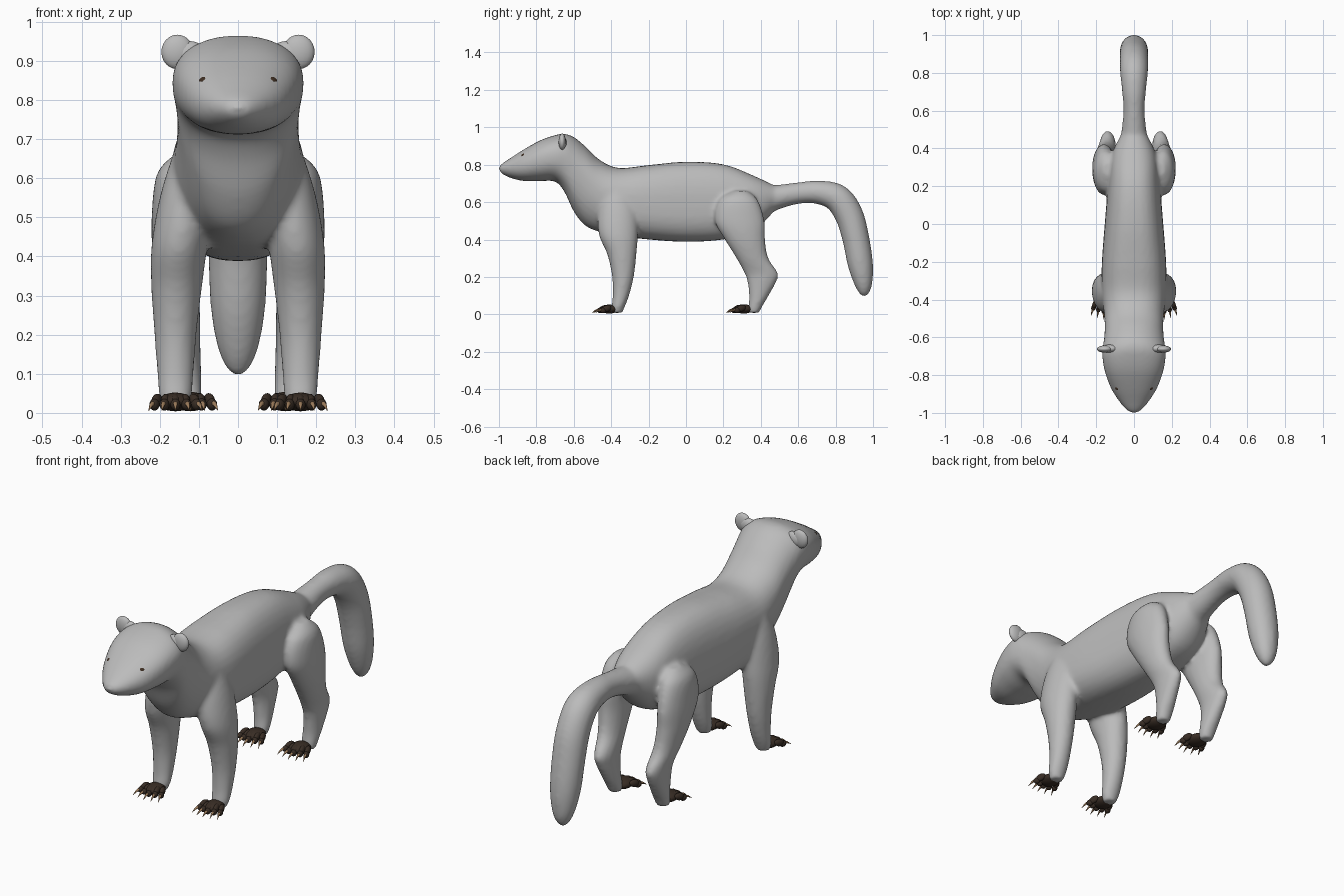
import bpy
import bmesh
import math
from mathutils import Matrix, Vector

cube = bpy.data.objects.get("Cube")
if cube:
    bpy.data.objects.remove(cube, do_unlink=True)


def make_material(name, colour):
    mat = bpy.data.materials.new(name)
    mat.use_nodes = True
    mat.diffuse_color = (*colour, 1)
    mat.node_tree.nodes["Principled BSDF"].inputs["Base Color"].default_value = (*colour, 1)
    return mat


fur = make_material("grey fur", (0.5, 0.5, 0.5))
skin = make_material("dark brown paw", (0.04, 0.026, 0.018))
horn = make_material("tan claw", (0.35, 0.21, 0.11))
eye_brown = make_material("eye brown", (0.05, 0.028, 0.016))


def make_object(name, bm, material):
    bmesh.ops.recalc_face_normals(bm, faces=bm.faces)
    for face in bm.faces:
        face.smooth = True
    mesh = bpy.data.meshes.new(name)
    bm.to_mesh(mesh)
    bm.free()
    mesh.materials.append(material)
    obj = bpy.data.objects.new(name, mesh)
    bpy.context.collection.objects.link(obj)
    return obj


def spline(rows, steps=5):
    """Catmull-Rom interpolation through rows of equal length."""
    rows = [Vector(row) for row in rows]
    result = []
    for i in range(len(rows) - 1):
        a, b, c = rows[max(i - 1, 0)], rows[i], rows[i + 1]
        d = rows[min(i + 2, len(rows) - 1)]
        for k in range(steps):
            t = k / steps
            result.append(b + (c - a) * (t / 2) + (2 * a - 5 * b + 4 * c - d) * (t * t / 2)
                          + (3 * b - a - 3 * c + d) * (t ** 3 / 2))
    result.append(rows[-1])
    return result


def loft(bm, rings):
    """Skin a closed tube through rings of points."""
    rings = [[bm.verts.new(p) for p in ring] for ring in rings]
    count = len(rings[0])
    for one, two in zip(rings, rings[1:]):
        for i in range(count):
            j = (i + 1) % count
            bm.faces.new((one[i], one[j], two[j], two[i]))
    bm.faces.new(rings[0][::-1])
    bm.faces.new(rings[-1])


def ring(centre, side, up, down=None, power=2.0, count=32):
    """Rounded section; up and down may differ in length."""
    down = -up if down is None else down
    points = []
    for i in range(count):
        angle = math.tau * i / count
        c, s = math.cos(angle), math.sin(angle)
        across = math.copysign(abs(c) ** (2 / power), c)
        rise = abs(s) ** (2 / power)
        points.append(centre + side * across + (up if s > 0 else down) * rise)
    return points


def blob(bm, centre, radii, turn=0.0, tilt=0.0):
    matrix = (Matrix.Translation(centre) @ Matrix.Rotation(turn, 4, "Z")
              @ Matrix.Rotation(tilt, 4, "X") @ Matrix.Diagonal((*radii, 1)))
    bmesh.ops.create_uvsphere(bm, u_segments=20, v_segments=12, radius=1, matrix=matrix)


X, Z = Vector((1, 0, 0)), Vector((0, 0, 1))
body = bmesh.new()

# Head, neck and trunk: y, bottom, widest height, top, half width, squareness
trunk = [
    (-1.0, 0.772, 0.78, 0.788, 0.012, 2), (-0.985, 0.752, 0.78, 0.805, 0.04, 2),
    (-0.94, 0.73, 0.785, 0.835, 0.078, 2.1), (-0.87, 0.713, 0.80, 0.88, 0.122, 2.2),
    (-0.78, 0.712, 0.83, 0.93, 0.155, 2.3), (-0.7, 0.71, 0.845, 0.958, 0.168, 2.3),
    (-0.65, 0.655, 0.84, 0.965, 0.165, 2.2), (-0.6, 0.55, 0.80, 0.948, 0.158, 2.1),
    (-0.54, 0.475, 0.74, 0.9, 0.155, 2.1), (-0.46, 0.44, 0.66, 0.825, 0.16, 2.2),
    (-0.36, 0.42, 0.6, 0.783, 0.172, 2.4), (-0.2, 0.4, 0.58, 0.798, 0.17, 2.6),
    (0, 0.388, 0.57, 0.816, 0.155, 2.6), (0.2, 0.4, 0.58, 0.802, 0.138, 2.5),
    (0.36, 0.445, 0.6, 0.742, 0.12, 2.3), (0.47, 0.55, 0.63, 0.69, 0.07, 2),
]
loft(body, [ring(Vector((0, y, mid)), X * wide, Z * (top - mid), Z * (low - mid), power)
            for y, low, mid, top, wide, power in spline(trunk)])

# Tail: y, z, half thickness, half width
tail = spline([
    (0.38, 0.6, 0.085, 0.085), (0.48, 0.625, 0.066, 0.068), (0.6, 0.648, 0.057, 0.056),
    (0.71, 0.652, 0.063, 0.064), (0.81, 0.62, 0.075, 0.074), (0.872, 0.53, 0.076, 0.076),
    (0.907, 0.41, 0.072, 0.076), (0.932, 0.27, 0.068, 0.07), (0.948, 0.17, 0.05, 0.053),
    (0.953, 0.115, 0.028, 0.03), (0.955, 0.094, 0.006, 0.006),
])
rings = []
for i, (y, z, thick, wide) in enumerate(tail):
    before, after = tail[max(i - 1, 0)], tail[min(i + 1, len(tail) - 1)]
    along = Vector((0, after[0] - before[0], after[1] - before[1])).normalized()
    rings.append(ring(Vector((0, y, z)), X * wide, X.cross(along) * thick))
loft(body, rings)

# Legs: x, y, z, half width, half depth
front_leg = [
    (0.1, -0.37, 0.68, 0.06, 0.07), (0.125, -0.365, 0.56, 0.073, 0.105),
    (0.149, -0.362, 0.43, 0.072, 0.105), (0.157, -0.343, 0.32, 0.065, 0.078),
    (0.16, -0.337, 0.2, 0.054, 0.058), (0.16, -0.348, 0.1, 0.047, 0.044),
    (0.16, -0.363, 0.04, 0.042, 0.036), (0.16, -0.37, 0.008, 0.03, 0.03),
]
hind_leg = [
    (0.135, 0.29, 0.66, 0.03, 0.04), (0.15, 0.28, 0.61, 0.058, 0.105),
    (0.158, 0.287, 0.5, 0.063, 0.133), (0.158, 0.315, 0.4, 0.06, 0.108),
    (0.15, 0.355, 0.3, 0.052, 0.086), (0.14, 0.402, 0.22, 0.044, 0.09),
    (0.138, 0.405, 0.17, 0.042, 0.076), (0.133, 0.387, 0.09, 0.04, 0.05),
    (0.13, 0.37, 0.04, 0.038, 0.037), (0.13, 0.362, 0.008, 0.03, 0.03),
]
for leg in (front_leg, hind_leg):
    for side in (1, -1):
        loft(body, [ring(Vector((side * x, y, z)), X * wide, Vector((0, deep, 0)))
                    for x, y, z, wide, deep in spline(leg)])

# Fuse the parts into one soft skin
torso = make_object("body", body, fur)
remesh = torso.modifiers.new("fuse", "REMESH")
remesh.mode = "VOXEL"
remesh.voxel_size = 0.01
remesh.use_smooth_shade = True
soften = torso.modifiers.new("soften", "SMOOTH")
soften.factor = 0.5
soften.iterations = 10


def paw(name, x, y, size, side):
    """Paw with five fanned toes and pointed claws."""
    pads, claws = bmesh.new(), bmesh.new()
    origin = Vector((x, y, 0))
    blob(pads, origin + Vector((0, -0.045, 0.028)) * size, Vector((0.043, 0.05, 0.024)) * size)
    for i in range(-2, 3):
        fan = i * 0.16
        ahead = Vector((math.sin(fan), -math.cos(fan), 0))
        root = origin + X * (i * 0.014 * size)
        reach = 0.094 - 0.006 * abs(i)
        knuckle = root + (ahead * (reach - 0.02) + Z * 0.031) * size
        tip = root + (ahead * reach + Z * 0.021) * size
        blob(pads, knuckle, Vector((0.0125, 0.026, 0.017)) * size, fan, 0.3)
        blob(pads, tip, Vector((0.0125, 0.017, 0.015)) * size, fan)
        path = [(0.006, 0.024, 0.0065), (0.024, 0.021, 0.005), (0.046, 0.006, 0.0006)]
        loft(claws, [ring(root + (ahead * (reach + step) + Z * z) * size,
                          X * (r * size), Z * (r * size), count=10)
                     for step, z, r in spline(path, 3)])
    make_object(name + "_paw_" + side, pads, skin)
    make_object(name + "_claws_" + side, claws, horn)


for side, sign in (("left", 1), ("right", -1)):
    paw("front", sign * 0.16, -0.365, 1.0, side)
    paw("hind", sign * 0.122, 0.355, 1.03, side)

    # Thin rounded ears
    ear = bmesh.new()
    blob(ear, (sign * 0.155, -0.662, 0.923), (0.041, 0.019, 0.044))
    blob(ear, (sign * 0.125, -0.66, 0.915), (0.045, 0.022, 0.036))
    make_object("ear_" + side, ear, fur)

    # Small eyes set into the brow
    eye = bmesh.new()
    blob(eye, (sign * 0.084, -0.864, 0.847), (0.017, 0.017, 0.013), sign * 0.5)
    make_object("eye_" + side, eye, eye_brown)
